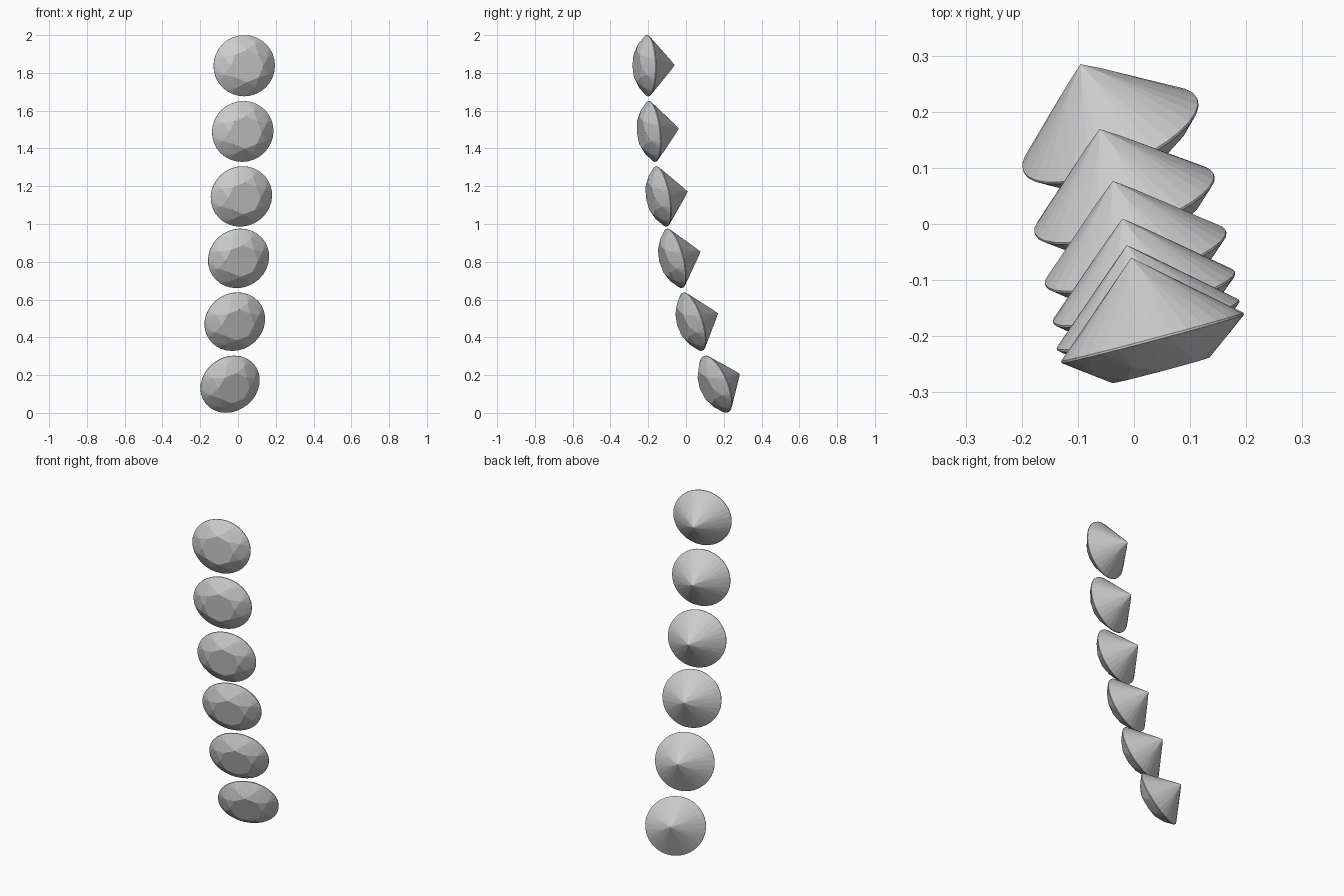
import bpy, bmesh, math
from mathutils import Vector, Matrix

if "Cube" in bpy.data.objects:
    bpy.data.objects.remove(bpy.data.objects["Cube"])

RX, RY = 0.168, 0.162       # girdle half width / half height
CROWN, PAV = 0.060, 0.148   # heights in front of / behind the girdle
TABLE, STAR, LOWER = 0.53, 0.77, 0.20
GIRDLE = 0.002


def ring(n, r, h, offset=0.0):
    return [Vector((RX * r * math.cos(math.tau * i / n + offset),
                    RY * r * math.sin(math.tau * i / n + offset), h))
            for i in range(n)]


def brilliant_mesh():
    """Round brilliant cut: table faces local +z, culet at local -z."""
    half = math.pi / 8
    c = math.cos(half)
    pts = ring(8, TABLE, CROWN)                                            # table
    pts += ring(8, STAR, CROWN * (1 - STAR * c) / (1 - TABLE), half)       # star tips
    pts += ring(32, 1, GIRDLE) + ring(32, 1, -GIRDLE)                      # girdle
    pts += ring(8, LOWER, -PAV * (1 - LOWER * c), half)                    # lower halves
    pts.append(Vector((0, 0, -PAV)))                                       # culet
    bm = bmesh.new()
    for p in pts:
        bm.verts.new(p)
    bmesh.ops.convex_hull(bm, input=bm.verts)
    bmesh.ops.dissolve_limit(bm, angle_limit=math.radians(1),
                             verts=bm.verts, edges=bm.edges)
    bmesh.ops.recalc_face_normals(bm, faces=bm.faces)
    me = bpy.data.meshes.new("brilliant_gem")
    bm.to_mesh(me)
    bm.free()
    return me


# Girdle centre (x, y, z), sideways turn, upward tilt of the culet
GEMS = [
    (0.033, -0.203, 1.838, 0.265, 0.02),
    (0.025, -0.180, 1.490, 0.265, 0.11),
    (0.018, -0.131, 1.146, 0.275, 0.18),
    (0.003, -0.061, 0.818, 0.295, 0.26),
    (-0.017, 0.035, 0.483, 0.330, 0.33),
    (-0.042, 0.158, 0.152, 0.420, 0.43),
]

mesh = brilliant_mesh()
# String of gems hanging along a curve
for i, (x, y, z, turn, tilt) in enumerate(GEMS, 1):
    n = Vector((turn, -1, -tilt)).normalized()
    side = Vector((0, 0, 1)).cross(n).normalized()
    up = n.cross(side)
    rot = Matrix((side, up, n)).transposed().to_4x4()
    gem = bpy.data.objects.new(f"gem_{i}", mesh)
    gem.matrix_world = Matrix.Translation((x, y, z)) @ rot
    bpy.context.collection.objects.link(gem)
